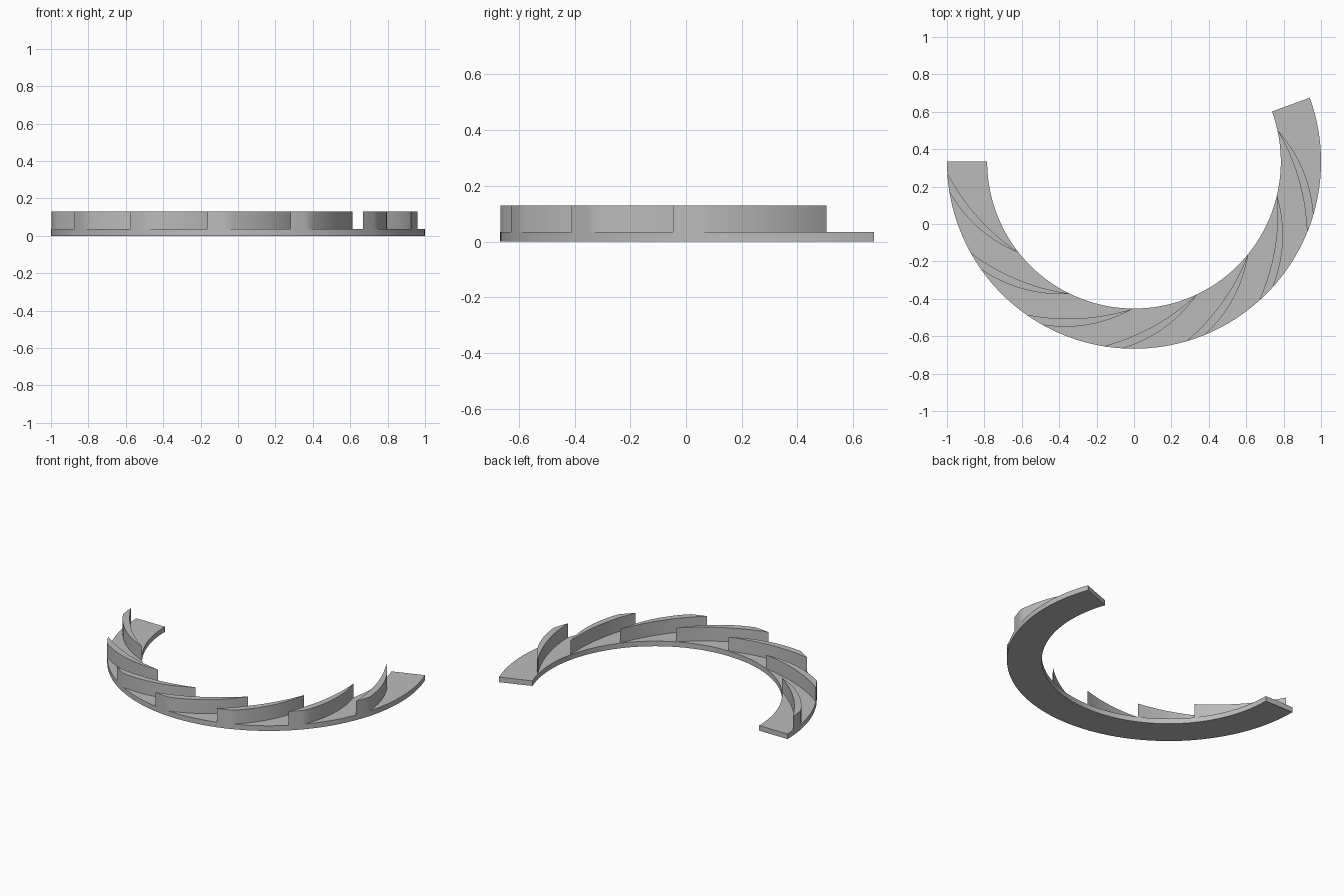
import bpy, bmesh
from math import cos, sin, radians
from mathutils import Vector

if "Cube" in bpy.data.objects:
    bpy.data.objects.remove(bpy.data.objects["Cube"])

CENTRE = Vector((0, 0.333))
R_OUT, R_IN = 1.0, 0.785
BASE_TOP, VANE_TOP = 0.035, 0.13
PITCH = 360 / 14

grey = bpy.data.materials.new("plain_grey")
grey.use_nodes = True
colour = (0.5, 0.5, 0.5, 1)
grey.diffuse_color = colour
grey.node_tree.nodes["Principled BSDF"].inputs["Base Color"].default_value = colour


def polar(radius, degrees):
    a = radians(degrees)
    return CENTRE + radius * Vector((cos(a), sin(a)))


def ring_arc(radius, start, end, steps):
    return [polar(radius, start + (end - start) * i / steps) for i in range(steps + 1)]


def bowed(p, q, bulge, steps=14):
    """Shallow curve from p to q, bowed away from the ring centre."""
    d = (q - p).normalized()
    side = Vector((d.y, -d.x))
    return [p.lerp(q, i / steps) + side * bulge * 4 * (i / steps) * (1 - i / steps)
            for i in range(steps + 1)]


def finish(name, bm, height):
    """Raise the flat faces into a solid and make the object."""
    up = bmesh.ops.extrude_face_region(bm, geom=bm.faces[:], use_keep_orig=True)
    verts = [g for g in up["geom"] if isinstance(g, bmesh.types.BMVert)]
    bmesh.ops.translate(bm, verts=verts, vec=(0, 0, height))
    bmesh.ops.recalc_face_normals(bm, faces=bm.faces[:])
    mesh = bpy.data.meshes.new(name)
    bm.to_mesh(mesh)
    bm.free()
    mesh.materials.append(grey)
    obj = bpy.data.objects.new(name, mesh)
    bpy.context.collection.objects.link(obj)
    bpy.ops.object.select_all(action="DESELECT")
    obj.select_set(True)
    bpy.context.view_layer.objects.active = obj
    bpy.ops.object.shade_smooth_by_angle(angle=radians(30))


# Flat base: a 200 degree section of a ring
bm = bmesh.new()
outer = [bm.verts.new((*p, 0)) for p in ring_arc(R_OUT, 180, 380, 120)]
inner = [bm.verts.new((*p, 0)) for p in ring_arc(R_IN, 180, 380, 120)]
for i in range(120):
    bm.faces.new((outer[i], outer[i + 1], inner[i + 1], inner[i]))
finish("ring_base", bm, BASE_TOP)

# Seven curved vanes, tapering from the outer rim to the inner rim
for k in range(7):
    start = 183.4 + PITCH * k
    rim = ring_arc(R_OUT, start, start + 6, 4)
    tip = polar(R_IN, start + 34.9)
    outline = rim + bowed(rim[-1], tip, 0.042)[1:] + bowed(rim[0], tip, 0.036)[-2:0:-1]
    bm = bmesh.new()
    bm.faces.new([bm.verts.new((*p, BASE_TOP)) for p in outline])
    finish(f"vane_{k + 1}", bm, VANE_TOP - BASE_TOP)
